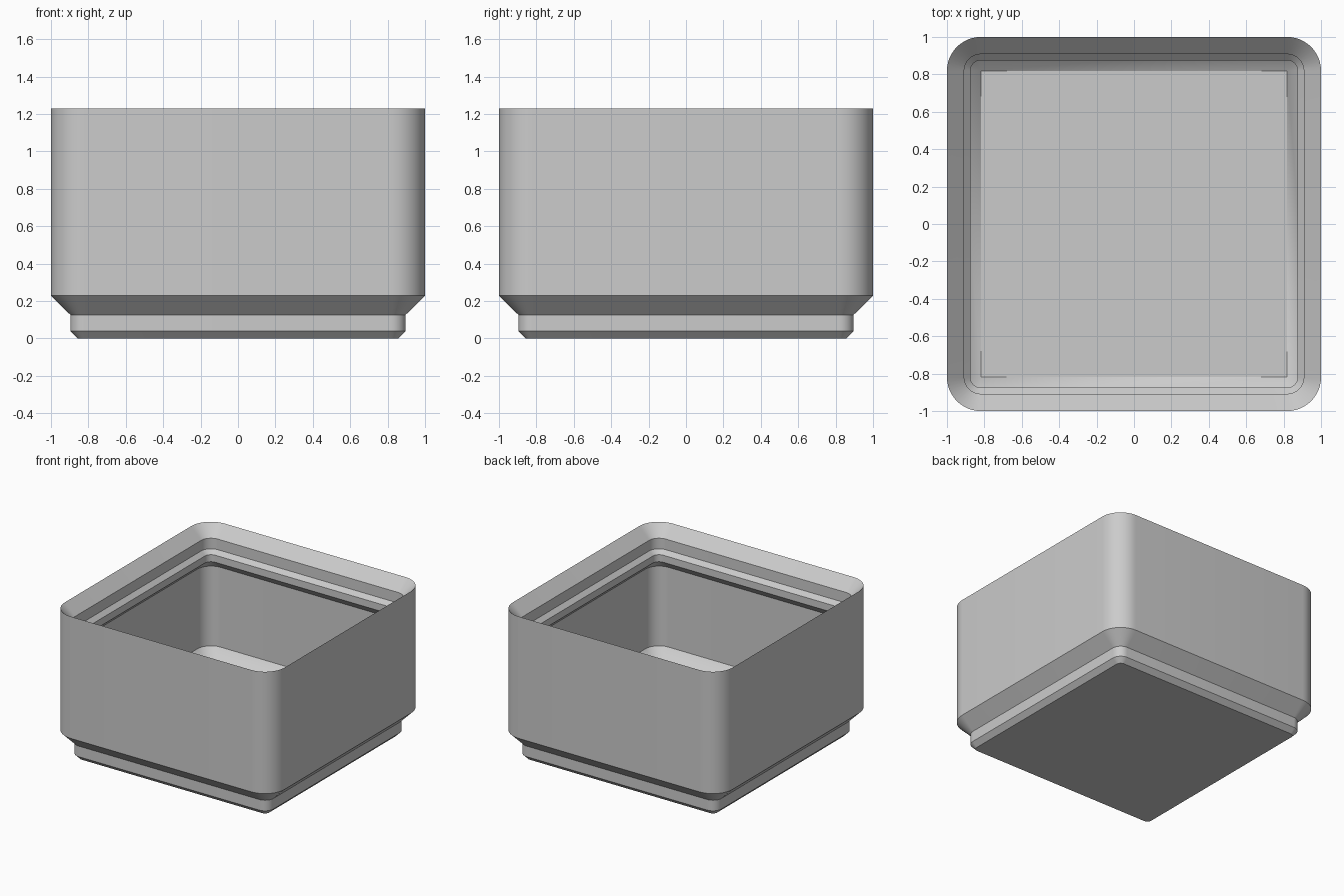
import bpy, bmesh, math

cube = bpy.data.objects.get("Cube")
if cube:
    bpy.data.objects.remove(cube, do_unlink=True)

CORE = 0.819      # centre of every corner arc
SEGMENTS = 12     # steps per corner

# Wall section as (half width, height): up the outside, over the rim, down inside
section = [
    (0.858, 0.0), (0.896, 0.039), (0.896, 0.126), (1.0, 0.229),    # stepped foot
    (1.0, 1.23),                                                   # knife-edge rim
    (0.908, 1.138), (0.908, 1.051), (0.875, 1.018),                # stacking lip
    (0.875, 0.96), (0.942, 0.893),                                 # lip underside
    (0.942, 0.238), (CORE, 0.115),                                 # inner wall, sloped base
]


def rounded_square(bm, half, z):
    """Ring of vertices round a square whose corners share fixed centres."""
    radius = half - CORE
    ring = []
    for corner in range(4):
        mid = math.radians(45 + 90 * corner)
        cx = math.copysign(CORE, math.cos(mid))
        cy = math.copysign(CORE, math.sin(mid))
        for step in range(SEGMENTS + 1):
            a = math.pi / 2 * (corner + step / SEGMENTS)
            ring.append(bm.verts.new((cx + radius * math.cos(a),
                                      cy + radius * math.sin(a), z)))
    return ring


# Skin the section into a closed open-topped box
bm = bmesh.new()
rings = [rounded_square(bm, half, z) for half, z in section]
for low, high in zip(rings, rings[1:]):
    for i in range(len(low)):
        j = (i + 1) % len(low)
        bm.faces.new((low[i], low[j], high[j], high[i]))
bm.faces.new(reversed(rings[0]))   # underside
bm.faces.new(rings[-1])            # inner floor
bmesh.ops.remove_doubles(bm, verts=bm.verts, dist=0.0005)
bmesh.ops.recalc_face_normals(bm, faces=bm.faces)

mesh = bpy.data.meshes.new("storage_bin")
bm.to_mesh(mesh)
bm.free()
storage_bin = bpy.data.objects.new("storage_bin", mesh)
bpy.context.collection.objects.link(storage_bin)

# Plain grey plastic
grey = bpy.data.materials.new("light_grey")
grey.use_nodes = True
colour = (0.6, 0.6, 0.6, 1.0)
grey.diffuse_color = colour
for node in grey.node_tree.nodes:
    if node.type == "BSDF_PRINCIPLED":
        node.inputs["Base Color"].default_value = colour
mesh.materials.append(grey)

# Smooth corners, sharp steps
bpy.ops.object.select_all(action="DESELECT")
storage_bin.select_set(True)
bpy.context.view_layer.objects.active = storage_bin
bpy.ops.object.shade_smooth_by_angle(angle=math.radians(30))
